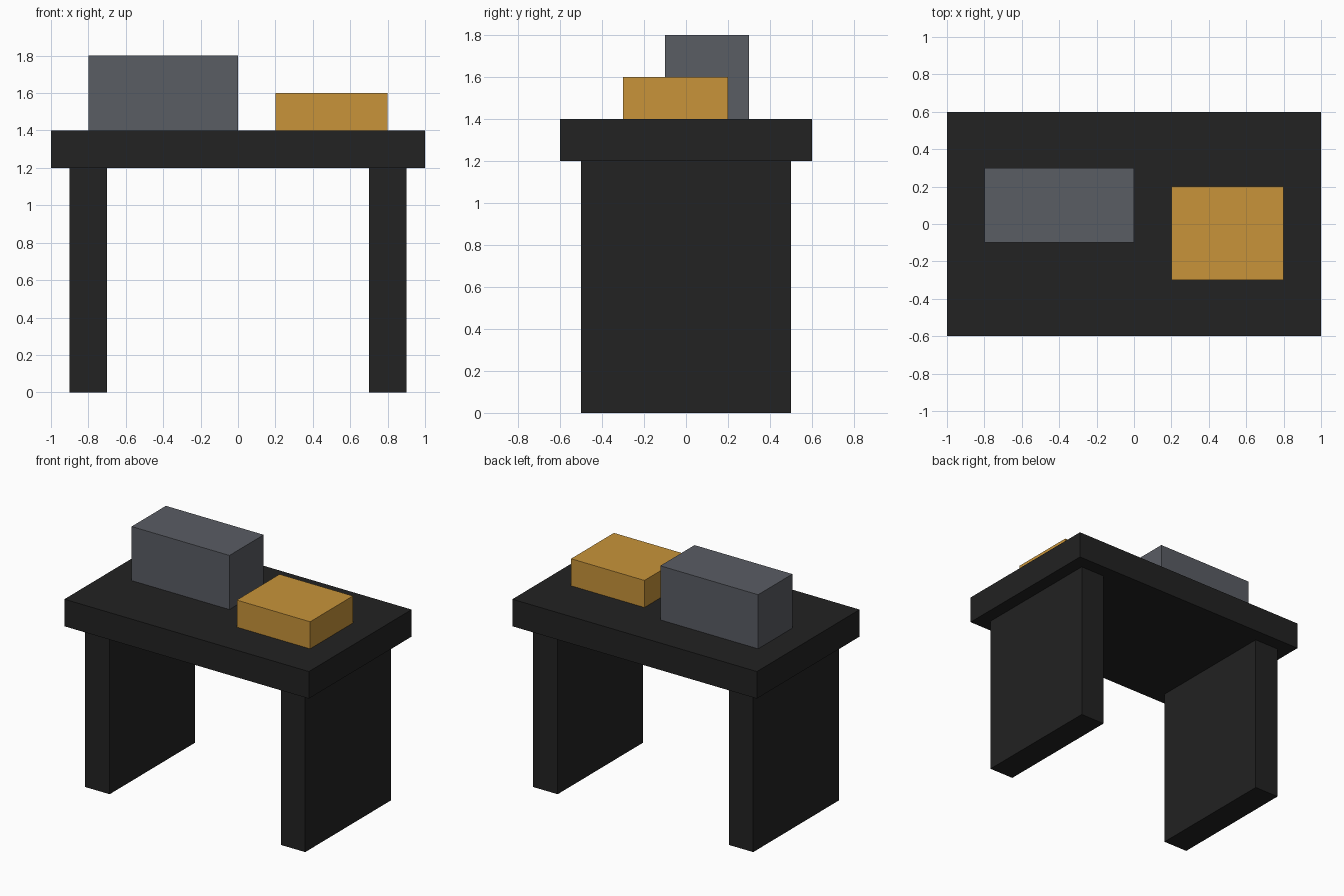
import bpy

if "Cube" in bpy.data.objects:
    bpy.data.objects.remove(bpy.data.objects["Cube"])


def material(name, rgb):
    """Flat colour from 0-255 sRGB values."""
    m = bpy.data.materials.new(name)
    lin = [((c / 255 + 0.055) / 1.055) ** 2.4 for c in rgb]
    m.diffuse_color = (*lin, 1)
    m.use_nodes = True
    m.node_tree.nodes["Principled BSDF"].inputs["Base Color"].default_value = m.diffuse_color
    return m


def box(name, low, high, mat):
    """Axis-aligned box between two corners."""
    centre = [(a + b) / 2 for a, b in zip(low, high)]
    bpy.ops.mesh.primitive_cube_add(size=1, location=centre)
    ob = bpy.context.object
    ob.name = name
    ob.scale = [b - a for a, b in zip(low, high)]
    bpy.ops.object.transform_apply(location=False, rotation=False, scale=True)
    ob.data.materials.append(mat)
    return ob


black = material("black", (34, 34, 34))
grey = material("slate grey", (90, 93, 100))
gold = material("gold", (200, 148, 58))

# Table: top slab and two panel legs
box("table_top", (-1, -0.6, 1.2), (1, 0.6, 1.4), black)
for side, x in (("left", -0.8), ("right", 0.8)):
    box(side + "_leg_panel", (x - 0.1, -0.5, 0), (x + 0.1, 0.5, 1.2), black)

# Boxes standing on the table
box("tall_grey_box", (-0.8, -0.1, 1.4), (0, 0.3, 1.8), grey)
box("low_gold_box", (0.2, -0.3, 1.4), (0.8, 0.2, 1.6), gold)
